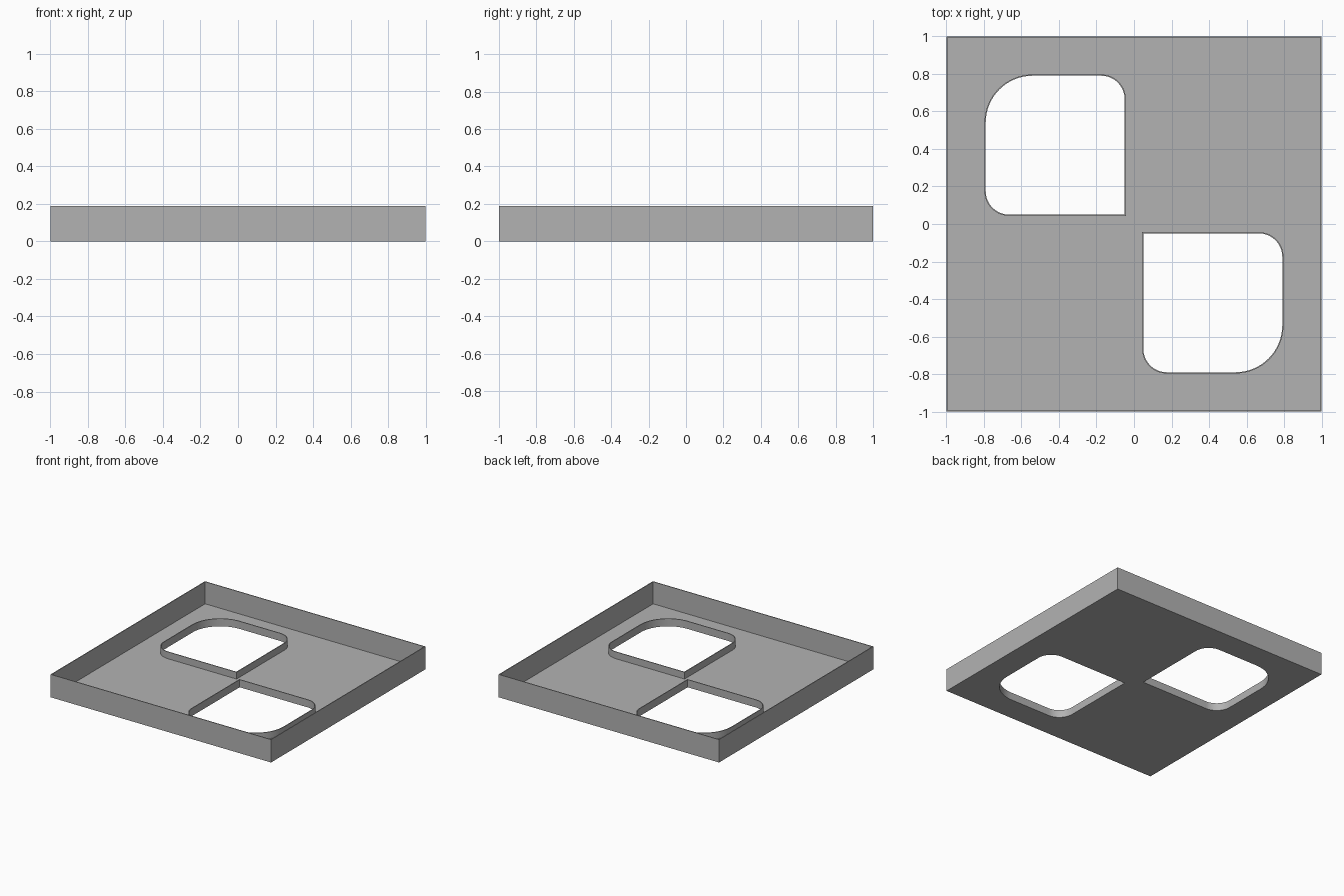
import bpy
import bmesh
import math

HEIGHT = 0.1875     # outer wall height
COLLAR = 0.0625     # height of the collar round each opening
SKIN = 0.0065       # sheet thickness
NEAR, FAR = 0.05, 0.79

old = bpy.data.objects.get("Cube")
if old:
    bpy.data.objects.remove(old, do_unlink=True)

grey = bpy.data.materials.new("plain_grey")
grey.use_nodes = True
colour = (0.45, 0.45, 0.45, 1)
grey.diffuse_color = colour
grey.node_tree.nodes["Principled BSDF"].inputs["Base Color"].default_value = colour


def square(half):
    return [(-half, -half), (half, -half), (half, half), (-half, half)]


def opening(sign, grow=0.0):
    """Square outline with one sharp, one wide and two small round corners."""
    a, b = NEAR - grow, FAR + grow
    corners = [(a, a, 0, 180), (b, a, 0.125, 270), (b, b, 0.25, 0), (a, b, 0.125, 90)]
    points = []
    for x, y, radius, start in corners:
        if radius == 0:
            points.append((x, y))
            continue
        radius += grow
        cx = x - math.copysign(radius, x - 0.4)
        cy = y - math.copysign(radius, y - 0.4)
        for i in range(17):
            t = math.radians(start + 90 * i / 16)
            points.append((cx + radius * math.cos(t), cy + radius * math.sin(t)))
    return [(sign * x, -sign * y) for x, y in points]


def sheet(name, outer, holes, bottom, top):
    """Solid slab from an outline with holes cut through it."""
    bm = bmesh.new()
    edges = []
    for loop in [outer] + holes:
        verts = [bm.verts.new((x, y, bottom)) for x, y in loop]
        edges += [bm.edges.new((v, verts[i - 1])) for i, v in enumerate(verts)]
    bmesh.ops.triangle_fill(bm, edges=edges, use_beauty=True, use_dissolve=False)
    result = bmesh.ops.extrude_face_region(bm, geom=bm.faces[:], use_keep_orig=True)
    raised = [g for g in result["geom"] if isinstance(g, bmesh.types.BMVert)]
    bmesh.ops.translate(bm, verts=raised, vec=(0, 0, top - bottom))
    bmesh.ops.recalc_face_normals(bm, faces=bm.faces[:])
    mesh = bpy.data.meshes.new(name)
    bm.to_mesh(mesh)
    bm.free()
    mesh.materials.append(grey)
    obj = bpy.data.objects.new(name, mesh)
    bpy.context.collection.objects.link(obj)
    bpy.ops.object.select_all(action='DESELECT')
    obj.select_set(True)
    bpy.context.view_layer.objects.active = obj
    bpy.ops.object.shade_smooth_by_angle(angle=math.radians(30))


# Floor with both openings, the outer wall, and a collar round each opening
sheet("tray_floor", square(1 - SKIN), [opening(1, SKIN), opening(-1, SKIN)], 0, SKIN)
sheet("outer_wall", square(1), [square(1 - SKIN)], 0, HEIGHT)
for name, sign in (("front_collar", 1), ("back_collar", -1)):
    sheet(name, opening(sign, SKIN), [opening(sign)], 0, COLLAR)
